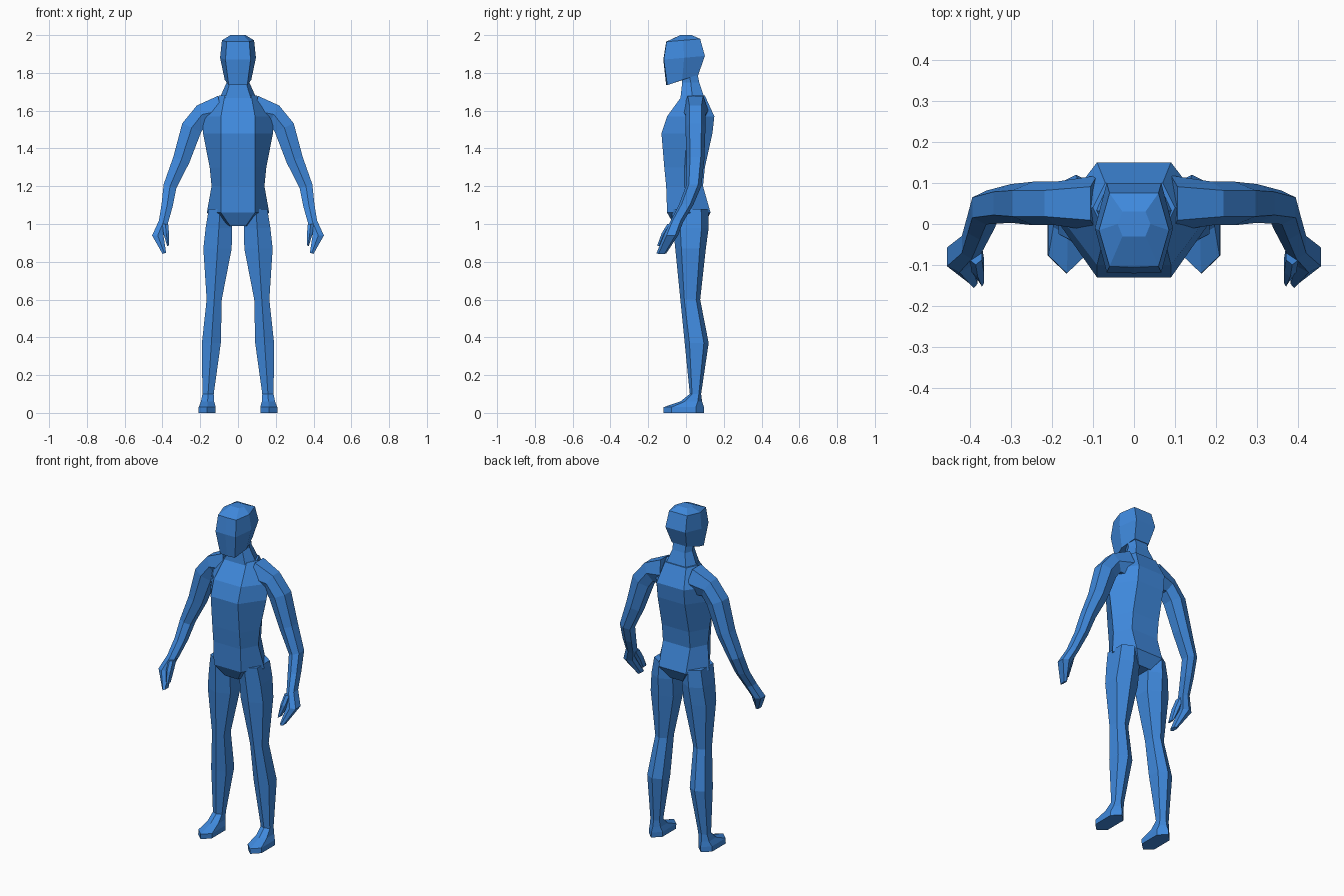
import bpy
import bmesh
from mathutils import Vector

if "Cube" in bpy.data.objects:
    bpy.data.objects.remove(bpy.data.objects["Cube"])

body_colour = (0.05, 0.25, 0.72, 1)
blue = bpy.data.materials.new("body_blue")
blue.use_nodes = True
blue.diffuse_color = body_colour
shader = blue.node_tree.nodes["Principled BSDF"]
shader.inputs["Base Color"].default_value = body_colour


def loft(name, rings, side=1):
    """Skin a list of equal-sized rings and cap both ends."""
    bm = bmesh.new()
    loops = [[bm.verts.new((side * x, y, z)) for x, y, z in ring] for ring in rings]
    for lower, upper in zip(loops, loops[1:]):
        for i in range(len(lower)):
            bm.faces.new((lower[i - 1], lower[i], upper[i], upper[i - 1]))
    bm.faces.new(loops[0])
    bm.faces.new(loops[-1])
    bmesh.ops.recalc_face_normals(bm, faces=bm.faces)
    mesh = bpy.data.meshes.new(name)
    bm.to_mesh(mesh)
    bm.free()
    mesh.materials.append(blue)
    part = bpy.data.objects.new(name, mesh)
    bpy.context.collection.objects.link(part)


def body_ring(height, width, front, back, tilt=0):
    """Symmetric octagon with broad front and back panels; tilt raises the back."""
    corner = min(0.7 * width, 0.09)
    rear = height + tilt
    right_half = [
        (corner, front + tilt / 9, height),
        (width, (front + back) / 2, (height + rear) / 2),
        (corner, back, rear),
    ]
    left_half = [(-x, y, z) for x, y, z in reversed(right_half)]
    return [(0, front, height)] + right_half + [(0, back, rear)] + left_half


def hexagon(centre, across, depth_front, depth_back):
    """Six-sided section with an edge at the front and at the back."""
    forward = Vector((0, -depth_front, 0))
    backward = Vector((0, depth_back, 0))
    return [
        centre + forward,
        centre + across + forward * 0.6,
        centre + across + backward * 0.6,
        centre + backward,
        centre - across + backward * 0.6,
        centre - across + forward * 0.6,
    ]


def leg_ring(height, half_width, back, front=None):
    """The leg spreads outward and its shin line recedes steadily going down."""
    if front is None:
        front = 0.03 - height / 10
    centre = Vector((0.165 - 0.065 * height, (front + back) / 2, height))
    half_depth = (back - front) / 2
    return hexagon(centre, Vector((half_width, 0, 0)), half_depth, half_depth)


def limb_rings(stations):
    """Sections square to a path, seen from the front."""
    points = [Vector(station[:-1]) for station in stations]
    rings = []
    for i, (centre, station) in enumerate(zip(points, stations)):
        half_width = station[-1]
        along = points[min(i + 1, len(points) - 1)] - points[max(i - 1, 0)]
        across = Vector((-along.z, 0, along.x)).normalized() * half_width
        half_depth = 0.02 + 0.6 * half_width
        rings.append(hexagon(centre, across, half_depth, half_depth))
    return rings


# Torso: shoulders, chest, ribs, waist, hips, groin
torso = [
    body_ring(1.68, width=0.1, front=-0.02, back=0.1),
    body_ring(1.57, width=0.185, front=-0.1, back=0.15),
    body_ring(1.48, width=0.185, front=-0.13, back=0.14),
    body_ring(1.3, width=0.15, front=-0.115, back=0.1),
    body_ring(1.2, width=0.14, front=-0.105, back=0.09),
    body_ring(1.06, width=0.165, front=-0.1, back=0.13),
    body_ring(0.99, width=0.06, front=-0.06, back=0.09),
]
loft("torso", torso)

# Neck widening into the shoulders
neck = [
    body_ring(1.8, width=0.06, front=-0.03, back=0.06),
    body_ring(1.75, width=0.06, front=-0.02, back=0.07),
    body_ring(1.66, width=0.1, front=-0.03, back=0.1),
]
loft("neck", neck)

# Head: crown, forehead, cheeks, jaw
head = [
    body_ring(2, width=0.04, front=-0.03, back=0.03),
    body_ring(1.965, width=0.085, front=-0.105, back=0.075, tilt=0.015),
    body_ring(1.87, width=0.095, front=-0.12, back=0.1, tilt=0.02),
    body_ring(1.735, width=0.07, front=-0.105, back=0.065, tilt=0.055),
]
loft("head", head)

# Leg: hip, thigh, knee, calf, ankle
leg = [
    leg_ring(1.08, half_width=0.06, back=0.12),
    leg_ring(0.98, half_width=0.07, back=0.12),
    leg_ring(0.87, half_width=0.075, back=0.105),
    leg_ring(0.6, half_width=0.04, back=0.075),
    leg_ring(0.37, half_width=0.05, back=0.12),
    leg_ring(0.1, half_width=0.03, back=0.08),
]

# Foot: instep, toe top, sole
foot = [
    leg_ring(0.06, half_width=0.035, back=0.085, front=-0.03),
    leg_ring(0.03, half_width=0.045, back=0.095, front=-0.12),
    leg_ring(0, half_width=0.045, back=0.095, front=-0.12),
]

# Arm path from shoulder to fingertips, each station ending in its half width
arm = [
    (0.09, 0.05, 1.6, 0.08),
    (0.19, 0.05, 1.58, 0.055),
    (0.245, 0.05, 1.51, 0.055),
    (0.3, 0.05, 1.34, 0.045),
    (0.36, 0.04, 1.2, 0.035),
    (0.375, 0, 1.1, 0.03),
    (0.395, -0.05, 1.01, 0.025),
    (0.425, -0.08, 0.94, 0.03),
    (0.39, -0.13, 0.845, 0.01),
]
thumb = [
    (0.385, -0.07, 1, 0.015),
    (0.38, -0.1, 0.95, 0.015),
    (0.37, -0.13, 0.885, 0.005),
]

# Limbs on both sides
for side_name, side in (("left", 1), ("right", -1)):
    loft(side_name + "_leg_and_foot", leg + foot, side)
    loft(side_name + "_arm_and_hand", limb_rings(arm), side)
    loft(side_name + "_thumb", limb_rings(thumb), side)
